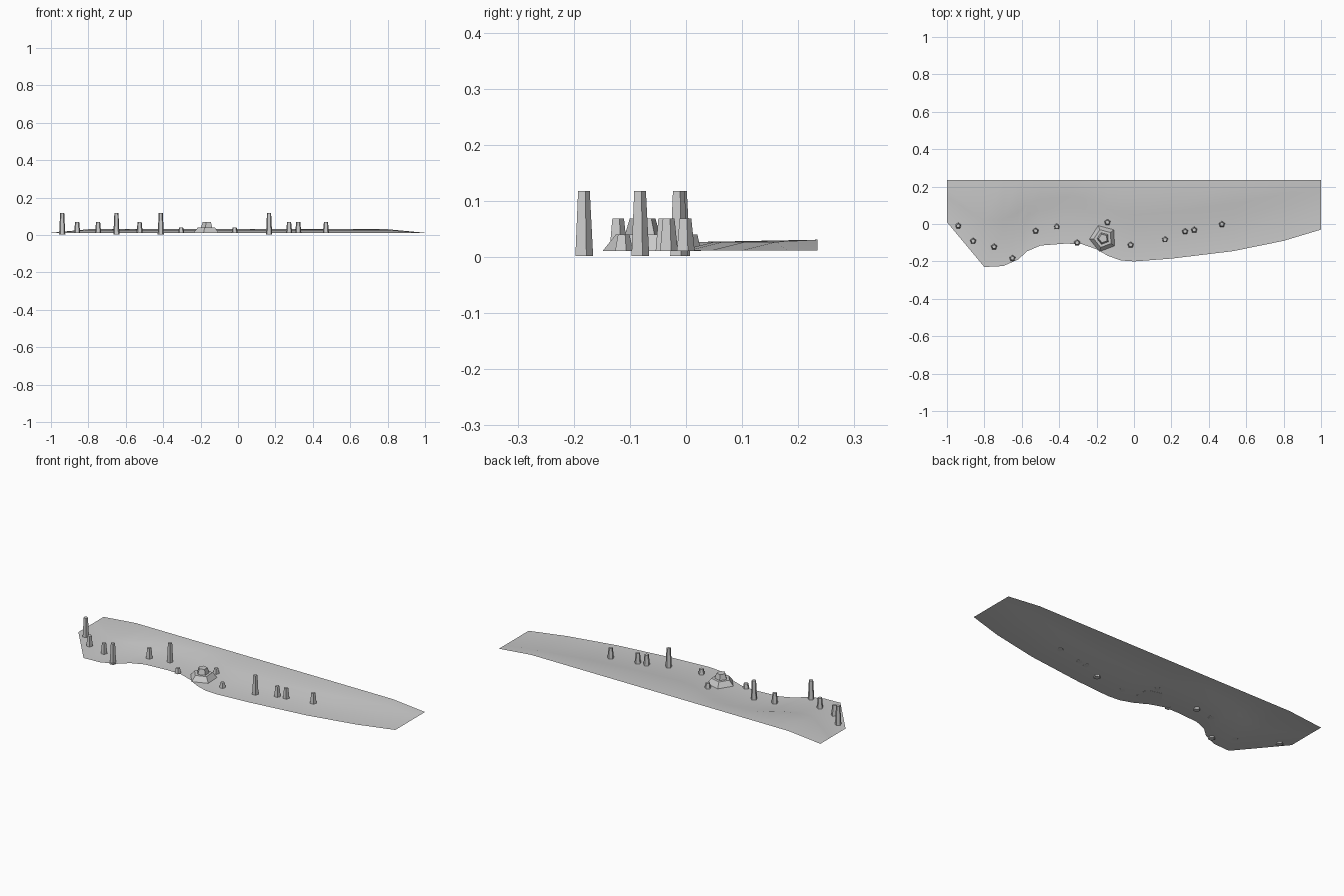
import bpy, bmesh, math

if "Cube" in bpy.data.objects:
    bpy.data.objects.remove(bpy.data.objects["Cube"])

LOW, CREST, HIGH, BACK = 0.012, 0.027, 0.031, 0.234


def make_object(name, bm, smooth=False):
    mesh = bpy.data.meshes.new(name)
    bmesh.ops.recalc_face_normals(bm, faces=bm.faces)
    for f in bm.faces:
        f.smooth = smooth
    bm.to_mesh(mesh)
    bm.free()
    obj = bpy.data.objects.new(name, mesh)
    bpy.context.collection.objects.link(obj)
    return obj


def stacked_pentagon(name, x, y, tiers, turn):
    # rings of (radius, z) bridged with flat faces and capped at both ends
    bm = bmesh.new()
    rings = []
    for r, z in tiers:
        angles = [math.radians(turn + 72 * i) for i in range(5)]
        rings.append([bm.verts.new((x + r * math.cos(a), y + r * math.sin(a), z)) for a in angles])
    for a, b in zip(rings, rings[1:]):
        for i in range(5):
            j = (i + 1) % 5
            bm.faces.new((a[i], a[j], b[j], b[i]))
    bm.faces.new(rings[0][::-1])
    bm.faces.new(rings[-1])
    return make_object(name, bm)


# ground sheet: flat front shelf, soft rise following the shoreline, high back
shore = [(-1, 0.01), (-0.8, -0.23), (-0.7, -0.225), (-0.62, -0.19), (-0.57, -0.145),
         (-0.5, -0.115), (-0.37, -0.105), (-0.28, -0.107), (-0.2, -0.135), (-0.14, -0.17),
         (-0.07, -0.195), (0, -0.2), (0.2, -0.185), (0.53, -0.145), (0.8, -0.09), (1, -0.03)]
bm = bmesh.new()
columns = []
for x, y in shore:
    width = BACK - y
    end = abs(x) == 1
    rows = [(y, LOW), (y + min(0.19, 0.6 * width), LOW),
            (y + min(0.25, 0.8 * width), CREST), (BACK, HIGH)]
    columns.append([bm.verts.new((x, ry, LOW if end else rz)) for ry, rz in rows])
for a, b in zip(columns, columns[1:]):
    for i in range(3):
        bm.faces.new((a[i], b[i], b[i + 1], a[i + 1]))
ground = make_object("ground_sheet", bm, smooth=True)

# pillars in three heights: (base z, top z, positions)
pillars = {
    "tall_pillar": (0.002, 0.118, [(-0.94, -0.01), (-0.65, -0.183), (-0.413, -0.014), (0.166, -0.083)]),
    "medium_pillar": (0.011, 0.069, [(-0.86, -0.091), (-0.748, -0.122), (-0.526, -0.037),
                                     (0.273, -0.04), (0.322, -0.032), (0.47, -0.002)]),
    "short_pillar": (0.011, 0.04, [(-0.304, -0.1), (-0.142, 0.009), (-0.018, -0.112)]),
}
for name, (base, top, spots) in pillars.items():
    for x, y in spots:
        stacked_pentagon(name, x, y, [(0.0175, base), (0.0115, top)], 18)

# stepped mound with a small block on top
stacked_pentagon("stepped_mound", -0.165, -0.077,
                 [(0.074, 0.011), (0.05, 0.04), (0.033, 0.04), (0.024, 0.069)], 39)
